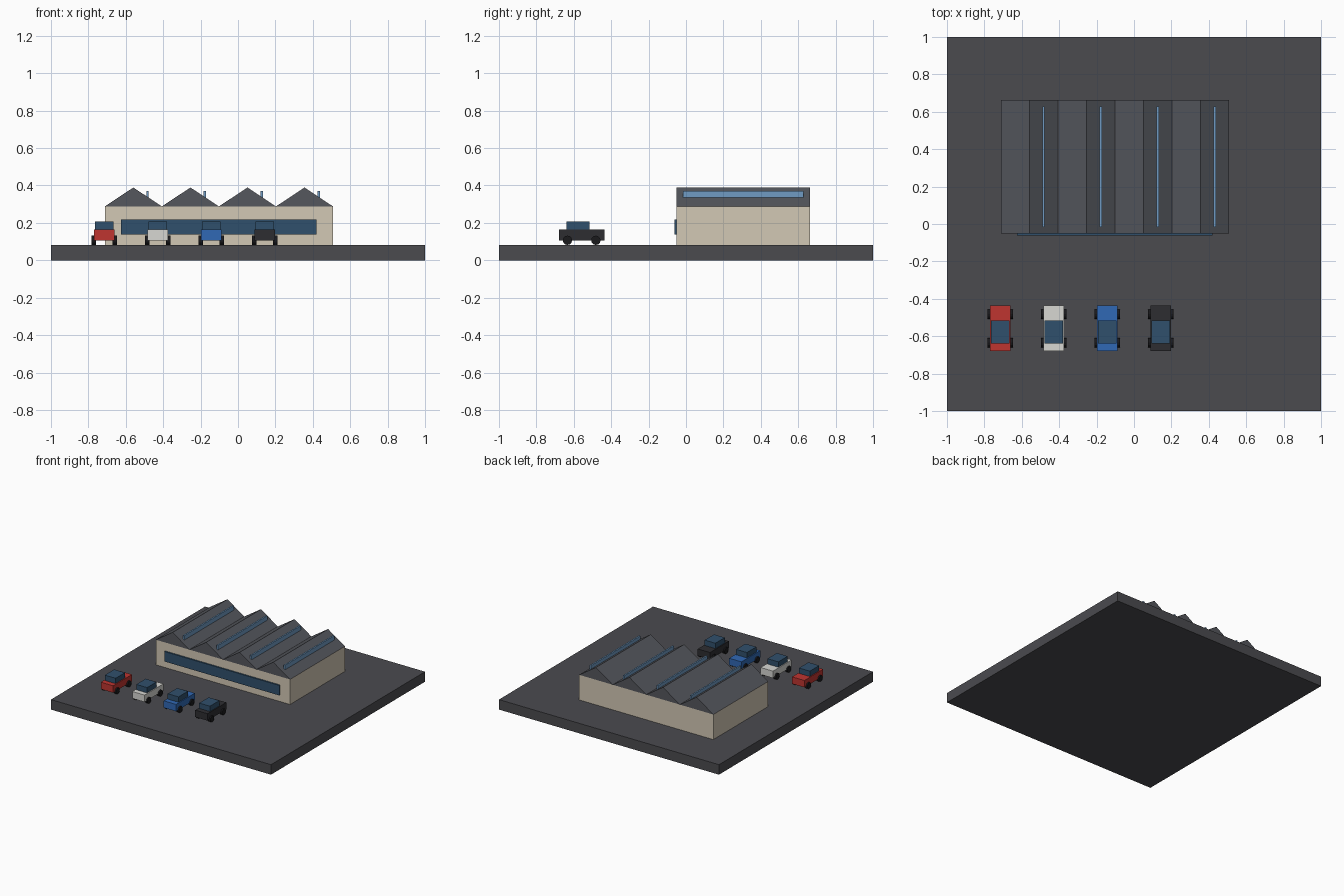
import bpy
import bmesh
from math import pi
from mathutils import Matrix

if "Cube" in bpy.data.objects:
    bpy.data.objects.remove(bpy.data.objects["Cube"])


def material(name, r, g, b):
    m = bpy.data.materials.new(name)
    m.diffuse_color = (r, g, b, 1)
    m.use_nodes = True
    m.node_tree.nodes["Principled BSDF"].inputs["Base Color"].default_value = m.diffuse_color
    return m


ASPHALT = material("asphalt", 0.07, 0.07, 0.078)
WALL = material("wall", 0.65, 0.58, 0.46)
ROOF = material("roof", 0.09, 0.095, 0.11)
GLASS = material("glass", 0.03, 0.08, 0.15)
SKYLIGHT = material("skylight_glass", 0.16, 0.33, 0.55)
RUBBER = material("rubber", 0.01, 0.01, 0.012)
PAINTS = [material("red", 0.52, 0.035, 0.03), material("white", 0.68, 0.68, 0.65),
          material("blue", 0.03, 0.14, 0.46), material("black", 0.027, 0.027, 0.031)]


def finish(name, bm, mat):
    bmesh.ops.recalc_face_normals(bm, faces=bm.faces)
    mesh = bpy.data.meshes.new(name)
    bm.to_mesh(mesh)
    bm.free()
    mesh.materials.append(mat)
    ob = bpy.data.objects.new(name, mesh)
    bpy.context.collection.objects.link(ob)
    return ob


def box(name, x, y, z, mat):
    """Box from (min, max) ranges on each axis."""
    bm = bmesh.new()
    size = [b - a for a, b in (x, y, z)]
    mid = [(a + b) / 2 for a, b in (x, y, z)]
    bmesh.ops.create_cube(bm, size=1, matrix=Matrix.Translation(mid) @ Matrix.Diagonal((*size, 1)))
    return finish(name, bm, mat)


def prism(name, profile, y0, y1, mat):
    """Extrude an XZ profile along y."""
    bm = bmesh.new()
    face = bm.faces.new([bm.verts.new((x, y0, z)) for x, z in profile])
    out = bmesh.ops.extrude_face_region(bm, geom=[face])
    bmesh.ops.translate(bm, vec=(0, y1 - y0, 0),
                        verts=[v for v in out["geom"] if isinstance(v, bmesh.types.BMVert)])
    return finish(name, bm, mat)


def wheel(name, x, y, z, radius, width):
    bm = bmesh.new()
    bmesh.ops.create_cone(bm, cap_ends=True, segments=12, radius1=radius, radius2=radius, depth=width,
                          matrix=Matrix.Translation((x, y, z)) @ Matrix.Rotation(pi / 2, 4, 'Y'))
    return finish(name, bm, RUBBER)


# Ground slab
GROUND = 0.082
box("ground_slab", (-1, 1), (-1, 1), (0, GROUND), ASPHALT)

# Factory hall with front window band
X0, X1, Y0, Y1 = -0.712, 0.508, -0.05, 0.662
EAVE, RIDGE = 0.288, 0.389
box("hall_walls", (X0, X1), (Y0, Y1), (GROUND, EAVE), WALL)
box("front_window", (-0.626, 0.419), (Y0 - 0.012, Y0 + 0.005), (0.137, 0.219), GLASS)

# Four roof gables, each with a skylight strip on the right slope
bay = (X1 - X0) / 4
for i in range(4):
    left = X0 + i * bay
    prism(f"roof_gable_{i + 1}", [(left, EAVE), (left + bay, EAVE), (left + bay / 2, RIDGE)], Y0, Y1, ROOF)
    sx = left + bay * 0.75
    box(f"skylight_{i + 1}", (sx - 0.006, sx + 0.006), (-0.015, 0.628), (0.325, 0.371), SKYLIGHT)

# Row of parked cars
CY = -0.558
for i, paint in enumerate(PAINTS):
    cx = -0.715 + i * 0.286
    n = f"car_{i + 1}"
    box(n + "_body", (cx - 0.056, cx + 0.056), (CY - 0.122, CY + 0.122), (0.107, 0.164), paint)
    box(n + "_cabin", (cx - 0.049, cx + 0.049), (-0.638, -0.516), (0.164, 0.208), GLASS)
    for sx in (-1, 1):
        for sy in (-1, 1):
            side, end = ("left", "right")[sx > 0], ("front", "back")[sy > 0]
            wheel(f"{n}_wheel_{end}_{side}", cx + sx * 0.056, CY + sy * 0.076, GROUND + 0.025, 0.025, 0.022)
